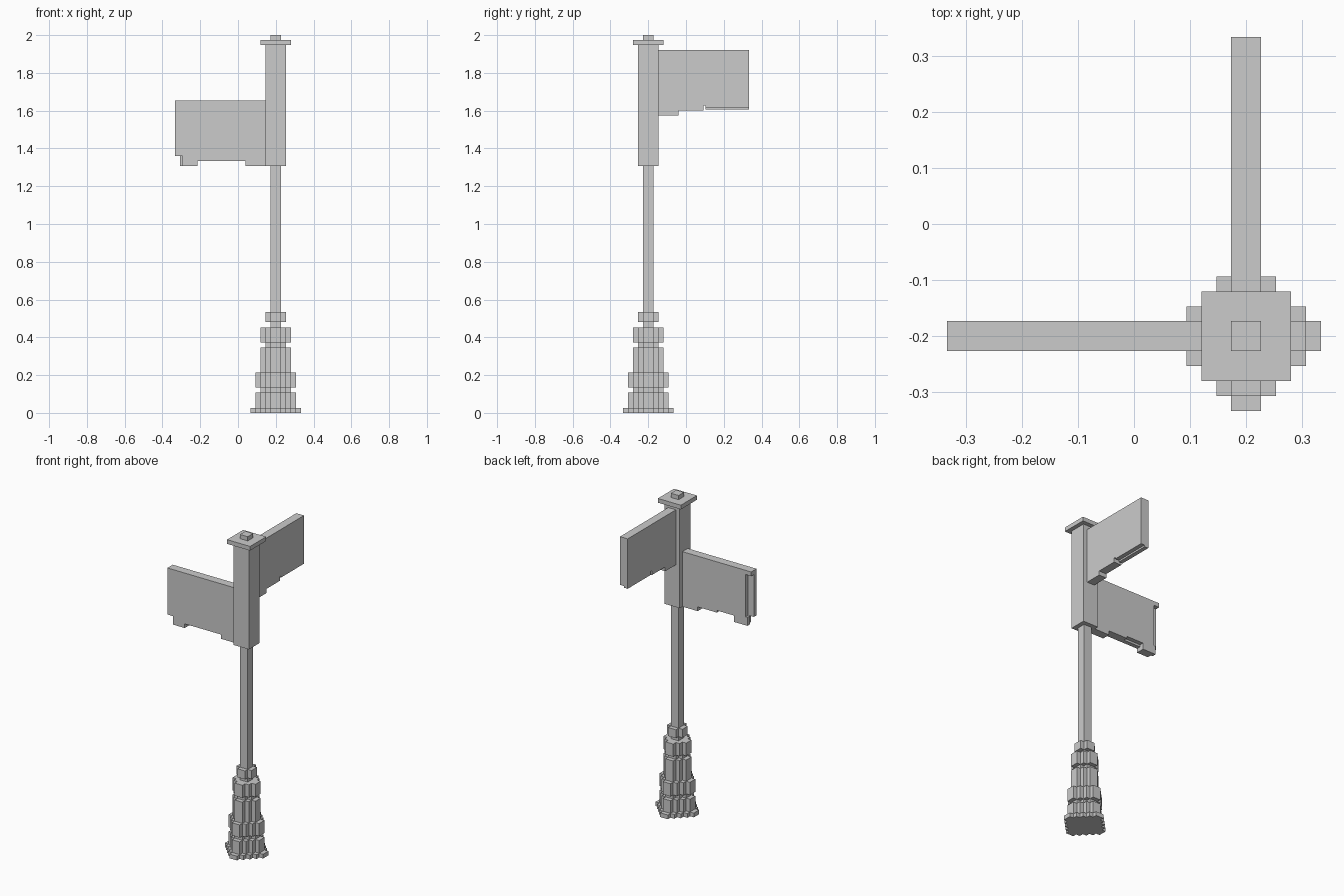
import bpy
import bmesh

cube = bpy.data.objects.get("Cube")
if cube:
    bpy.data.objects.remove(cube)

U = 2 / 75            # one block
CX, CY = 0.2, -0.2    # pole axis

grey = bpy.data.materials.new("plain_grey")
grey.use_nodes = True
colour = (0.6, 0.6, 0.6, 1)
grey.diffuse_color = colour
grey.node_tree.nodes["Principled BSDF"].inputs["Base Color"].default_value = colour


def prism(name, outline, low, high, place):
    """Solid from a 2D outline between two depths; place maps (a, b, depth) to x, y, z."""
    bm = bmesh.new()
    near, far = ([bm.verts.new(place(a, b, d)) for a, b in outline]
                 for d in (low, high))
    bm.faces.new(near)
    bm.faces.new(far)
    for i in range(len(outline)):
        bm.faces.new((near[i - 1], near[i], far[i], far[i - 1]))
    bmesh.ops.recalc_face_normals(bm, faces=bm.faces)
    mesh = bpy.data.meshes.new(name)
    bm.to_mesh(mesh)
    bm.free()
    mesh.materials.append(grey)
    bpy.context.collection.objects.link(bpy.data.objects.new(name, mesh))


def upright(a, b, d):
    return (CX + a * U, CY + b * U, d * U)


def square(r):
    return [(-r, -r), (r, -r), (r, r), (-r, r)]


def stepped(r):
    """Stair-stepped diamond reaching r blocks from the axis."""
    quarter = []
    for k in range(r):
        quarter += [(r - k, k), (r - k, k + 1)]
    quarter = quarter[1:]
    outline = []
    for _ in range(4):
        outline += quarter
        quarter = [(-b, a) for a, b in quarter]
    return outline


# Stepped foot: name, reach, bottom, top in blocks
for name, r, low, high in [
    ("foot_plate", 5, 0, 1), ("foot_drum", 4, 1, 4), ("foot_neck", 3, 4, 5),
    ("lower_ring", 4, 5, 8), ("foot_shaft", 3, 8, 13), ("shaft_neck", 2, 13, 14),
    ("middle_ring", 3, 14, 17), ("upper_ring", 2, 18, 20),
]:
    prism(name, stepped(r), low, high, upright)

# Pole, head, cap and finial
for name, r, low, high in [
    ("pole", 1, 17, 49), ("head_post", 2, 49, 73),
    ("cap", 3, 73, 74), ("finial", 1, 74, 75),
]:
    prism(name, square(r), low, high, upright)


def on_minus_x(a, b, d):
    return upright(-a, d, b)


def on_plus_y(a, b, d):
    return upright(d, a, b)


# Lower sign: front half is full, back half is cut away at the end and foot
front_half = [(2, 49), (6, 49), (6, 50), (15.5, 50), (15.5, 49), (18.5, 49),
              (18.5, 51), (20, 51), (20, 62), (2, 62)]
back_half = [(2, 49), (6, 49), (6, 50), (11, 50), (11, 50.5), (15.5, 50.5),
             (15.5, 49), (19, 49), (19, 51), (18.5, 51), (18.5, 61),
             (20, 61), (20, 62), (2, 62)]
prism("lower_sign_front", front_half, -1, 0, on_minus_x)
prism("lower_sign_back", back_half, 0, 1, on_minus_x)

# Upper sign: outer side has a shallow rebate along its foot
inner_half = [(2, 59), (6, 59), (6, 60), (11, 60), (11, 61), (11.4, 61),
              (11.4, 60.2), (20, 60.2), (20, 72), (2, 72)]
outer_half = [(2, 59), (6, 59), (6, 60), (11, 60), (11, 61), (11.4, 61),
              (11.4, 60.6), (20, 60.6), (20, 72), (2, 72)]
prism("upper_sign_inner", inner_half, -1, 0, on_plus_y)
prism("upper_sign_outer", outer_half, 0, 1, on_plus_y)
